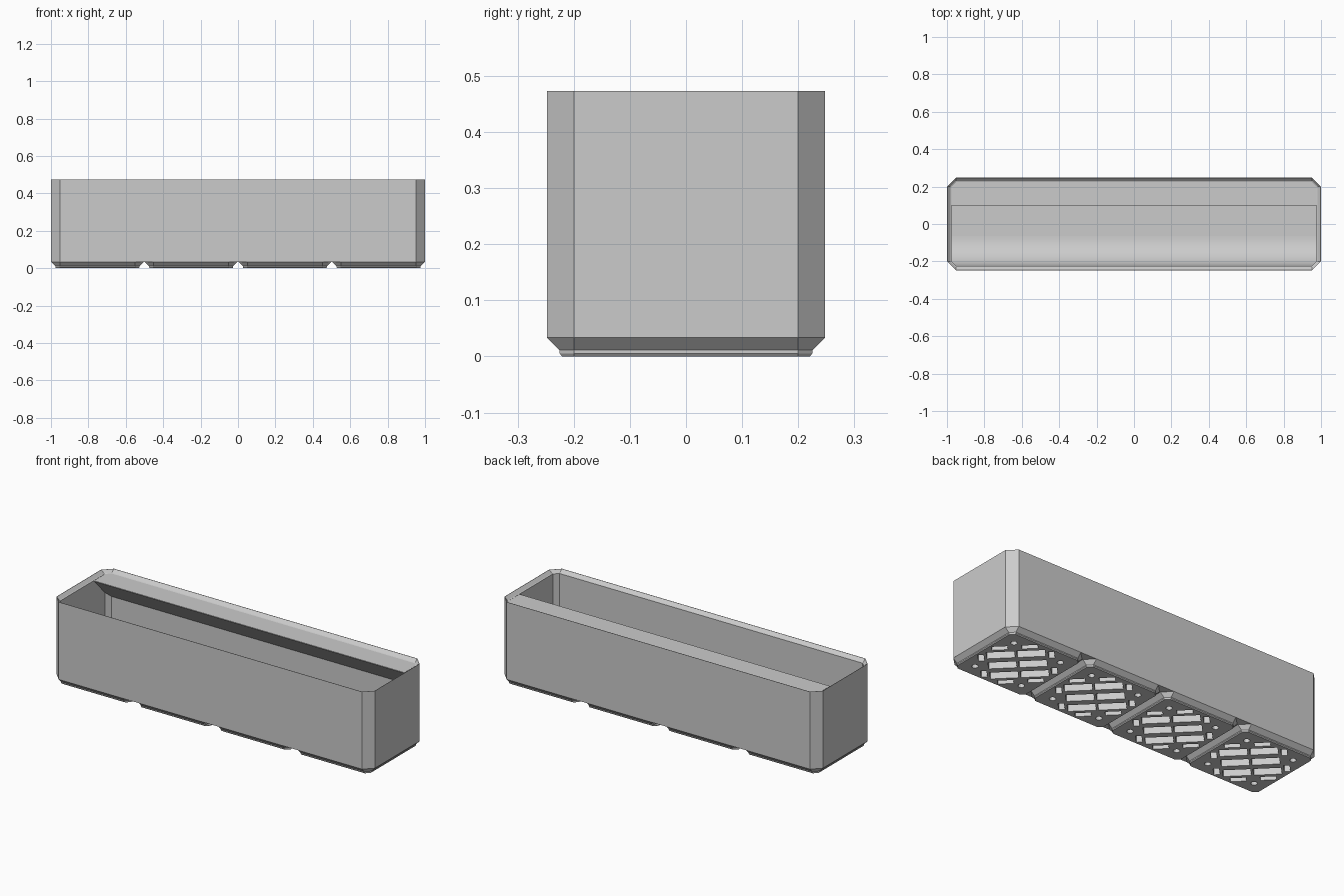
import bpy, bmesh, math
from mathutils import Matrix, Vector

if "Cube" in bpy.data.objects:
    bpy.data.objects.remove(bpy.data.objects["Cube"], do_unlink=True)

grey = bpy.data.materials.new("plain_grey")
grey.use_nodes = True
GREY = (0.6, 0.6, 0.6, 1)
grey.diffuse_color = GREY
grey.node_tree.nodes["Principled BSDF"].inputs["Base Color"].default_value = GREY

PITCH = 0.5013          # spacing of the feet
HALF_Y = 0.248
TOP, FLOOR, FOOT_TOP = 0.473, 0.084, 0.034
CORNER = 0.048          # corner cut of the outer outline
WALL = 0.024


def add_object(name, bm):
    bmesh.ops.recalc_face_normals(bm, faces=bm.faces)
    mesh = bpy.data.meshes.new(name)
    bm.to_mesh(mesh)
    bm.free()
    mesh.materials.append(grey)
    obj = bpy.data.objects.new(name, mesh)
    bpy.context.collection.objects.link(obj)
    return obj


def loop(bm, hx, hy, inset, z, cx=0):
    """Rectangle with cut corners; the straight edges keep their length when inset."""
    fx, fy = hx - CORNER, hy - CORNER
    hx, hy = hx - inset, hy - inset
    quarter = [(hx, fy), (fx, hy)]
    pts = quarter + [(-x, y) for x, y in reversed(quarter)]
    pts += [(-x, -y) for x, y in pts]
    return [bm.verts.new((x + cx, y, z)) for x, y in pts]


def loft(name, hx, hy, layers, cx=0):
    bm = bmesh.new()
    rings = [loop(bm, hx, hy, inset, z, cx) for inset, z in layers]
    for a, b in zip(rings, rings[1:]):
        for i in range(len(a)):
            j = (i + 1) % len(a)
            bm.faces.new((a[i], a[j], b[j], b[i]))
    bm.faces.new(rings[0])
    bm.faces.new(rings[-1])
    return add_object(name, bm)


def extrude_x(name, profile, half):
    bm = bmesh.new()
    face = bm.faces.new([bm.verts.new((-half, y, z)) for y, z in profile])
    out = bmesh.ops.extrude_face_region(bm, geom=[face])
    bmesh.ops.translate(bm, vec=(2 * half, 0, 0),
                        verts=[v for v in out["geom"] if isinstance(v, bmesh.types.BMVert)])
    return add_object(name, bm)


# Bin body: outer wall, chamfered rim, cavity and floor
body = loft("bin_body", 1.0, HALF_Y, [
    (0, FOOT_TOP), (0, TOP), (0.002, TOP), (0.018, 0.457),
    (WALL, 0.455), (WALL, FLOOR)])

# Four feet with stepped, chamfered sides
centres = [(i - 1.5) * PITCH for i in range(4)]
feet = [loft(f"foot_{n + 1}", HALF_Y, HALF_Y,
             [(0.027, 0), (0.023, 0.005), (0.023, 0.011), (0, FOOT_TOP)], cx)
        for n, cx in enumerate(centres)]

# Rear label shelf with a sloping underside
inner = HALF_Y - WALL
extrude_x("label_shelf", [(0.10, 0.455), (inner, 0.455), (inner, 0.325), (0.10, 0.452)], 0.975)

# Curved scoop along the front wall
R = 0.16
arc = [math.radians(90 * i / 16) for i in range(17)]
scoop = extrude_x("front_scoop", [(-inner, FLOOR - 0.005)] + [(-inner + R, FLOOR - 0.005)] +
                  [(-inner + R - R * math.sin(a), FLOOR + R - R * math.cos(a)) for a in arc], 0.975)
bpy.context.view_layer.objects.active = scoop
scoop.select_set(True)
bpy.ops.object.shade_smooth_by_angle(angle=math.radians(30))
scoop.select_set(False)

# Underside recesses: diagonal slots, edge notches and corner holes
DEPTH = 0.055
bm = bmesh.new()
turn = Matrix.Rotation(math.radians(-45), 4, "Z")


def slot(cx, u, v, su, sv):
    place = Matrix.Translation((cx, 0, 0)) @ turn @ Matrix.Translation((u, v, 0))
    bmesh.ops.create_cube(bm, size=1, matrix=place @ Matrix.Diagonal((su, sv, 2 * DEPTH, 1)))


for cx in centres:
    for side in (-1, 1):
        for row in (-1, 0, 1):
            slot(cx, side * 0.076, row * 0.1, 0.14, 0.062)
        for end in (-1, 1):
            slot(cx, side * 0.075, end * 0.168, 0.08, 0.034)
            slot(cx, side * 0.175, end * 0.08, 0.03, 0.06)
            hole = Matrix.Translation((cx + side * 0.15, end * 0.15, 0))
            bmesh.ops.create_cone(bm, cap_ends=True, segments=12, radius1=0.017,
                                  radius2=0.017, depth=2 * DEPTH, matrix=hole)
cutter = add_object("recess_cutter", bm)
cutter.hide_render = True
cutter.hide_viewport = True
cutter.display_type = "WIRE"

for obj in feet + [body]:
    mod = obj.modifiers.new("recesses", "BOOLEAN")
    mod.operation = "DIFFERENCE"
    mod.solver = "EXACT"
    mod.object = cutter
